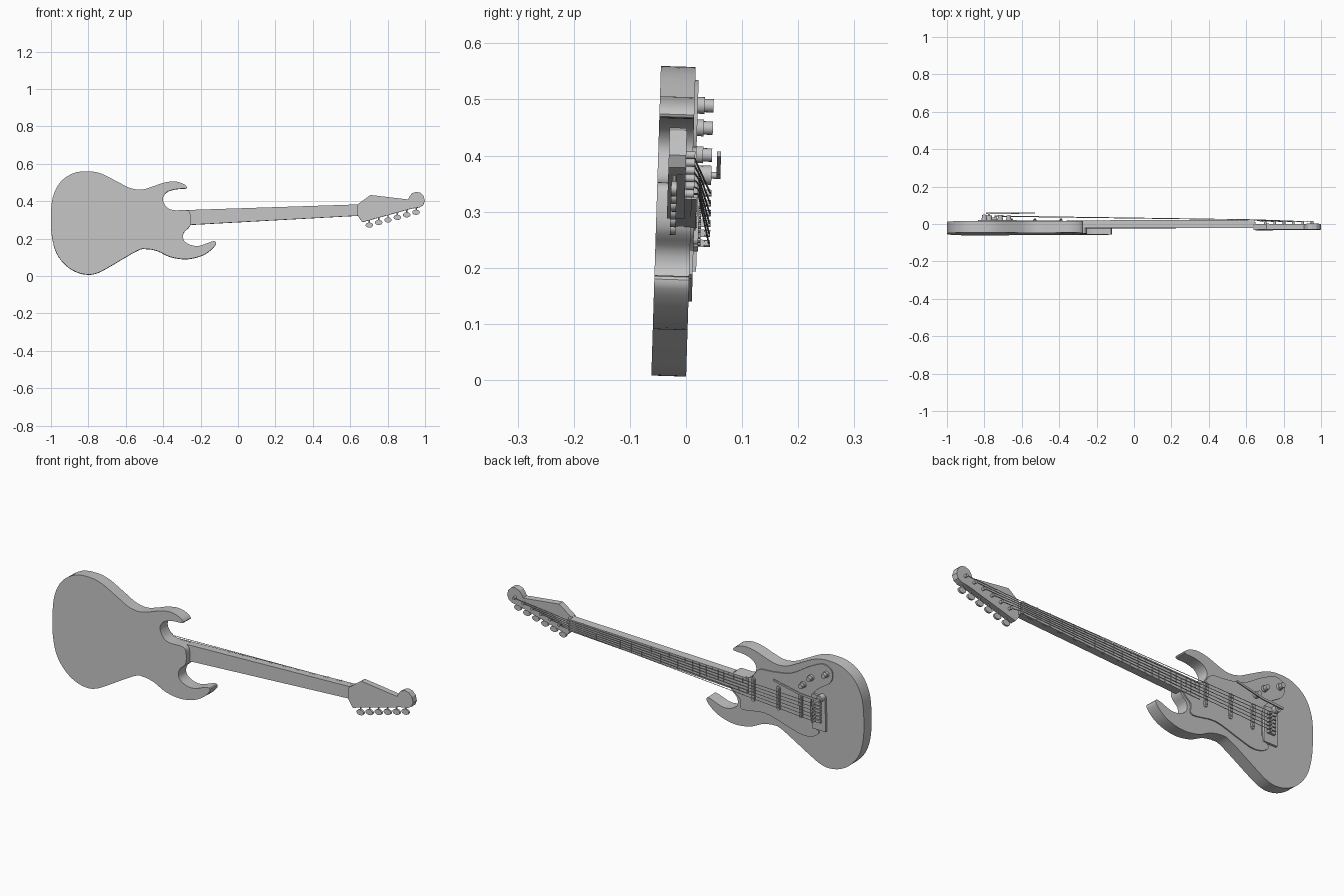
import bpy, bmesh, math
from mathutils import Vector, Matrix

if "Cube" in bpy.data.objects:
    bpy.data.objects.remove(bpy.data.objects["Cube"])

grey = bpy.data.materials.new("plain_grey")
grey.use_nodes = True
GREY = (0.55, 0.55, 0.55, 1)
grey.diffuse_color = GREY
grey.node_tree.nodes["Principled BSDF"].inputs["Base Color"].default_value = GREY

# The instrument leans slightly about its long axis
LEAN = Matrix.Rotation(-math.atan(0.031), 4, "X")


def spline(points, steps=4):
    """Closed smooth outline through the given points."""
    out, n = [], len(points)
    for i in range(n):
        a, b, c, d = (Vector(points[(i + j) % n]) for j in (-1, 0, 1, 2))
        for s in range(steps):
            t = s / steps
            out.append((b * 2 + (c - a) * t + (a * 2 - b * 5 + c * 4 - d) * t**2
                        + (b * 3 - a - c * 3 + d) * t**3) / 2)
    return out


def prism(bm, points, back, front):
    """Outline in x and z, extruded along y."""
    rings = [[bm.verts.new((x, y, z)) for x, z in points] for y in (back, front)]
    faces = [bm.faces.new(rings[0]), bm.faces.new(rings[1])]
    n = len(points)
    for i in range(n):
        j = (i + 1) % n
        faces.append(bm.faces.new((rings[0][i], rings[0][j], rings[1][j], rings[1][i])))
    bmesh.ops.recalc_face_normals(bm, faces=faces)


def rod(bm, start, end, radius, sides=16):
    start, end = Vector(start), Vector(end)
    line = end - start
    place = Matrix.Translation((start + end) / 2) @ line.to_track_quat("Z", "Y").to_matrix().to_4x4()
    bmesh.ops.create_cone(bm, cap_ends=True, segments=sides, radius1=radius,
                          radius2=radius, depth=line.length, matrix=place)


def ellipse(x, z, rx, rz, sides=20):
    turns = [math.tau * i / sides for i in range(sides)]
    return [(x + rx * math.cos(t), z + rz * math.sin(t)) for t in turns]


def bar(x, z, width, height):
    w, h = width / 2, height / 2
    return [(x - w, z - h), (x + w, z - h), (x + w, z + h), (x - w, z + h)]


def finish(name, bm):
    mesh = bpy.data.meshes.new(name)
    bm.to_mesh(mesh)
    bm.free()
    mesh.transform(LEAN)
    mesh.materials.append(grey)
    obj = bpy.data.objects.new(name, mesh)
    bpy.context.collection.objects.link(obj)
    bpy.ops.object.select_all(action="DESELECT")
    obj.select_set(True)
    bpy.context.view_layer.objects.active = obj
    bpy.ops.object.shade_smooth_by_angle(angle=math.radians(30))
    return obj


def axis(x):
    """Height of the neck centre line."""
    return 0.324 + 0.047 * x


NUT, SADDLE = 0.64, -0.74
LANES = [i - 2.5 for i in range(6)]

# Body with two horns
outline = [(-1, .32), (-.99, .42), (-.95, .5), (-.88, .548), (-.8, .558), (-.73, .545),
           (-.64, .5), (-.58, .47), (-.52, .46), (-.46, .475), (-.4, .496), (-.34, .504),
           (-.29, .49), (-.275, .468), (-.33, .463), (-.38, .447), (-.402, .41),
           (-.38, .365), (-.34, .35), (-.275, .35), (-.255, .33), (-.255, .27),
           (-.29, .23), (-.29, .19), (-.255, .165), (-.205, .16), (-.13, .185),
           (-.122, .162), (-.18, .113), (-.27, .089), (-.36, .1), (-.43, .132),
           (-.49, .143), (-.54, .133), (-.69, .046), (-.75, .015), (-.8, .006),
           (-.86, .018), (-.92, .055), (-.97, .12), (-.995, .21)]
bm = bmesh.new()
prism(bm, spline(outline), -0.062, 0)
finish("body", bm)

# Thin guard plate on the playing face
guard = [(-.27, .34), (-.37, .355), (-.42, .41), (-.5, .42), (-.6, .44), (-.7, .5),
         (-.78, .535), (-.83, .51), (-.82, .45), (-.75, .4), (-.71, .34), (-.71, .22),
         (-.75, .18), (-.72, .15), (-.66, .14), (-.58, .16), (-.45, .195), (-.32, .18),
         (-.31, .23), (-.27, .27)]
bm = bmesh.new()
prism(bm, spline(guard), -0.002, 0.006)
finish("guard_plate", bm)

# Neck, fingerboard and frets
bm = bmesh.new()
prism(bm, [(-.27, .272), (.65, .322), (.65, .382), (-.27, .352)], -0.032, 0)
finish("neck", bm)

bm = bmesh.new()
prism(bm, [(-.36, .267), (NUT, .322), (NUT, .382), (-.36, .349)], -0.001, 0.009)
finish("fingerboard", bm)

bm = bmesh.new()
for n in range(1, 23):
    x = NUT - (NUT - SADDLE) * (1 - 2 ** (-n / 12))
    prism(bm, bar(x, axis(x), 0.004, 0.068 - 0.012 * x), 0.007, 0.011)
finish("frets", bm)

bm = bmesh.new()
prism(bm, bar(NUT, axis(NUT), 0.01, 0.058), -0.02, 0.011)
finish("nut", bm)

# Headstock with a round scroll at the tip
head = [(.64, .322), (.665, .287), (.93, .36), (.97, .366), (.99, .378), (.999, .4),
        (.992, .427), (.975, .444), (.953, .449), (.93, .441), (.917, .424),
        (.91, .408), (.708, .432), (.64, .382)]
bm = bmesh.new()
prism(bm, head, -0.043, -0.012)
finish("headstock", bm)

# Tuning posts and keys along the lower edge of the headstock
posts, keys = bmesh.new(), bmesh.new()
pegs = []
for i in range(6):
    x = 0.702 + 0.05 * i
    edge = 0.287 + 0.275 * (x - 0.665)
    pegs.append((x, edge + 0.035))
    rod(posts, (x, -0.015, edge + 0.035), (x, 0.004, edge + 0.035), 0.007)
    rod(keys, (x, -0.032, edge + 0.01), (x, -0.032, edge - 0.02), 0.004, 10)
    prism(keys, ellipse(x, edge - 0.026, 0.02, 0.0135), -0.037, -0.027)
finish("tuning_posts", posts)
finish("tuning_keys", keys)

# Pickups: slim bars with six poles each
bm = bmesh.new()
for x in (-0.39, -0.53, -0.655):
    z = axis(x) - 0.003
    prism(bm, bar(x, z, 0.018, 0.105), 0.004, 0.014)
    for end in (-1, 1):
        prism(bm, ellipse(x, z + end * 0.052, 0.009, 0.009, 12), 0.004, 0.014)
    for lane in LANES:
        rod(bm, (x, 0.012, z + lane * 0.018), (x, 0.018, z + lane * 0.018), 0.006, 10)
finish("pickups", bm)

# Bridge plate and saddles
middle = axis(SADDLE)
bm = bmesh.new()
prism(bm, bar(-0.755, middle - 0.008, 0.075, 0.175), 0, 0.012)
finish("bridge_plate", bm)

bm = bmesh.new()
for lane in LANES:
    z = middle + lane * 0.018
    prism(bm, bar(-0.752, z, 0.04, 0.013), 0.01, 0.025)
    rod(bm, (SADDLE, 0.01, z), (SADDLE, 0.035, z), 0.006, 12)
finish("saddles", bm)

# Strings from saddle to nut to tuning post
bm = bmesh.new()
for lane, (px, pz) in zip(LANES, pegs):
    over_nut = (NUT, 0.012, axis(NUT) + lane * 0.009)
    rod(bm, (SADDLE, 0.033, middle + lane * 0.018), over_nut, 0.0016, 6)
    rod(bm, over_nut, (px, 0, pz), 0.0016, 6)
finish("strings", bm)

# Control knobs
bm = bmesh.new()
for x, z in ((-0.8, 0.49), (-0.715, 0.45), (-0.67, 0.402)):
    rod(bm, (x, 0.002, z), (x, 0.018, z), 0.015)
    rod(bm, (x, 0.018, z), (x, 0.034, z), 0.012)
finish("control_knobs", bm)

# Vibrato arm on its post
bm = bmesh.new()
rod(bm, (-0.775, 0.005, 0.366), (-0.775, 0.034, 0.366), 0.017)
rod(bm, (-0.775, 0.03, 0.366), (-0.775, 0.045, 0.366), 0.006)
prism(bm, [(-.79, .36), (-.68, .367), (-.53, .4), (-.53, .409), (-.68, .377), (-.79, .371)],
      0.043, 0.05)
finish("vibrato_arm", bm)
